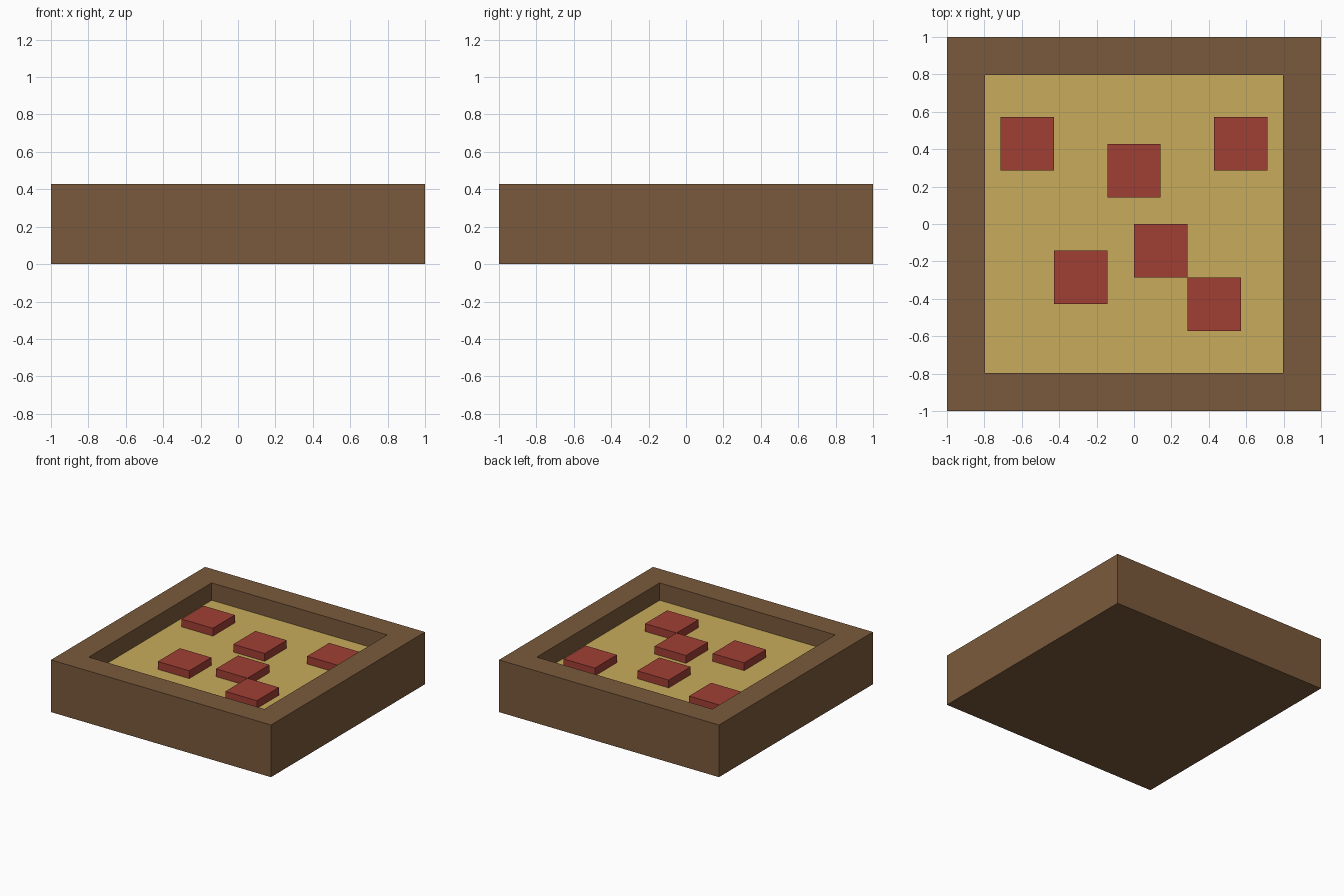
import bpy, bmesh
from mathutils import Matrix, Vector

cube = bpy.data.objects.get("Cube")
if cube:
    bpy.data.objects.remove(cube, do_unlink=True)

U = 1 / 7            # module: the tray is 14 x 14 x 3 modules
FLOOR = 2 * U        # height of the sunken filling
TOP = 3 * U          # height of the rim
PIECE_TOP = 0.35     # height of the topping squares


def material(name, rgb):
    linear = [((c / 255 + 0.055) / 1.055) ** 2.4 for c in rgb] + [1.0]
    mat = bpy.data.materials.new(name)
    mat.use_nodes = True
    mat.diffuse_color = linear
    mat.node_tree.nodes["Principled BSDF"].inputs["Base Color"].default_value = linear
    return mat


crust_brown = material("crust_brown", (122, 90, 60))
filling_gold = material("filling_gold", (200, 172, 92))
topping_red = material("topping_red", (160, 62, 52))


def add_box(bm, lo, hi):
    lo, hi = Vector(lo), Vector(hi)
    matrix = Matrix.Translation((lo + hi) / 2) @ Matrix.Diagonal((*(hi - lo), 1))
    bmesh.ops.create_cube(bm, size=1, matrix=matrix)


def finish(name, bm, *mats):
    mesh = bpy.data.meshes.new(name)
    bm.to_mesh(mesh)
    bm.free()
    for mat in mats:
        mesh.materials.append(mat)
    obj = bpy.data.objects.new(name, mesh)
    bpy.context.collection.objects.link(obj)
    return obj


# Crust tray: a block whose top is inset and pushed down, with a gold floor
bm = bmesh.new()
add_box(bm, (-1, -1, 0), (1, 1, TOP))
bm.normal_update()
top = next(f for f in bm.faces if f.normal.z > 0.9)
bmesh.ops.inset_region(bm, faces=[top], thickness=2 * U)
floor = bmesh.ops.extrude_discrete_faces(bm, faces=[top])["faces"][0]
bmesh.ops.translate(bm, verts=floor.verts, vec=(0, 0, FLOOR - TOP))
floor.material_index = 1
finish("crust_and_filling", bm, crust_brown, filling_gold)

# Topping squares: lower corner of each, in modules
corners = [(-5, 2), (3, 2), (-1, 1), (0, -2), (-3, -3), (2, -4)]
for i, (x, y) in enumerate(corners, 1):
    bm = bmesh.new()
    add_box(bm, (x * U, y * U, FLOOR), ((x + 2) * U, (y + 2) * U, PIECE_TOP))
    finish(f"topping_{i}", bm, topping_red)
